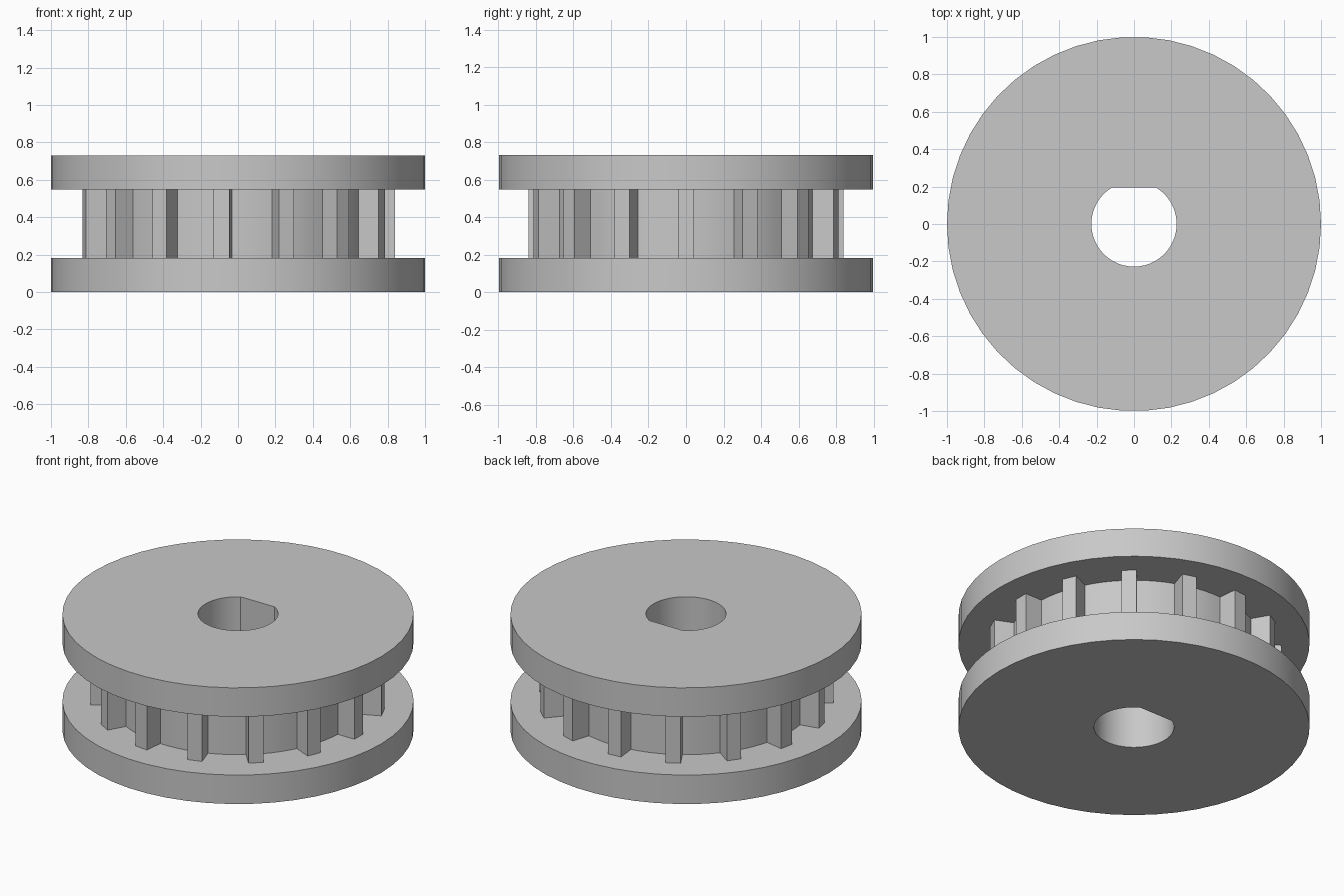
import bpy, bmesh
from math import cos, sin, pi, radians, asin, acos, sqrt

cube = bpy.data.objects.get("Cube")
if cube:
    bpy.data.objects.remove(cube, do_unlink=True)

SEGMENTS = 50
HEIGHT, FLANGE = 0.73, 0.182
TEETH, TIP_R, CORE_R, HALF_W = 15, 0.84, 0.725, 0.043
BORE_R, BORE_FLAT = 0.228, 0.195

grey = bpy.data.materials.new("plain grey")
grey.use_nodes = True
colour = (0.58, 0.58, 0.58, 1)
grey.diffuse_color = colour
grey.node_tree.nodes["Principled BSDF"].inputs["Base Color"].default_value = colour


def polar(r, a):
    return (r * cos(a), r * sin(a))


def disc_outline():
    return [polar(1, 2 * pi * i / SEGMENTS) for i in range(SEGMENTS)]


def bore_outline():
    """D-shaped shaft hole, flat towards the back."""
    half = acos(BORE_FLAT / BORE_R)
    start, sweep = pi / 2 + half, 2 * pi - 2 * half
    return [polar(BORE_R, start + sweep * i / 40) for i in range(41)]


def toothed_outline():
    """Round core with straight-sided radial teeth."""
    pts = []
    step = 2 * pi / TEETH
    foot = asin(HALF_W / CORE_R)
    foot_r = sqrt(CORE_R ** 2 - HALF_W ** 2)
    for k in range(TEETH):
        a = k * step
        c, s = cos(a), sin(a)
        for r, w in ((foot_r, -HALF_W), (TIP_R, -HALF_W), (TIP_R, HALF_W), (foot_r, HALF_W)):
            pts.append((r * c - w * s, r * s + w * c))
        for t in (0.25, 0.5, 0.75):
            pts.append(polar(CORE_R, a + foot + (step - 2 * foot) * t))
    return pts


def bored_prism(name, outline, z0, z1):
    """Solid prism of an outline with the shaft hole through it."""
    bm = bmesh.new()
    for loop in (outline, bore_outline()):
        n = len(loop)
        low, high = ([bm.verts.new((x, y, z)) for x, y in loop] for z in (z0, z1))
        for i in range(n):
            j = (i + 1) % n
            bm.faces.new((low[i], low[j], high[j], high[i]))
    # Caps between the outer edge and the hole
    for z in (z0, z1):
        rim = [e for e in bm.edges if all(abs(v.co.z - z) < 1e-5 for v in e.verts)]
        bmesh.ops.triangle_fill(bm, edges=rim, use_beauty=True)
    bmesh.ops.recalc_face_normals(bm, faces=bm.faces[:])
    mesh = bpy.data.meshes.new(name)
    bm.to_mesh(mesh)
    bm.free()
    mesh.materials.append(grey)
    obj = bpy.data.objects.new(name, mesh)
    bpy.context.collection.objects.link(obj)
    return obj


parts = [
    bored_prism("lower_flange", disc_outline(), 0, FLANGE),
    bored_prism("toothed_hub", toothed_outline(), FLANGE, HEIGHT - FLANGE),
    bored_prism("upper_flange", disc_outline(), HEIGHT - FLANGE, HEIGHT),
]

# Smooth the round walls, keep the corners crisp
bpy.ops.object.select_all(action='DESELECT')
for part in parts:
    part.select_set(True)
bpy.context.view_layer.objects.active = parts[0]
bpy.ops.object.shade_smooth_by_angle(angle=radians(20))
